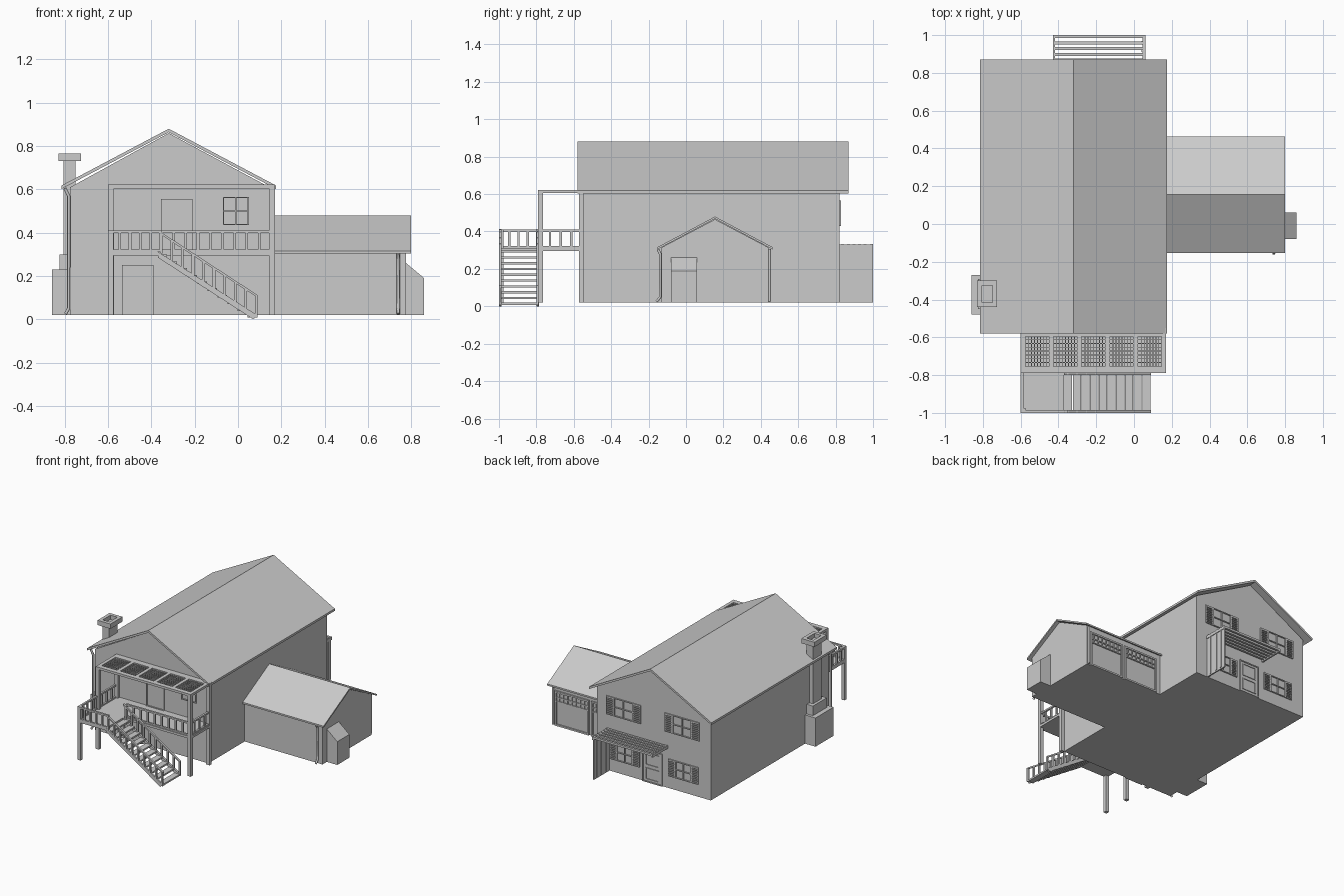
import bpy, bmesh
from mathutils import Vector

cube = bpy.data.objects.get("Cube")
if cube:
    bpy.data.objects.remove(cube, do_unlink=True)

grey = bpy.data.materials.new("plain grey")
grey.use_nodes = True
COLOUR = (0.6, 0.6, 0.6, 1)
grey.diffuse_color = COLOUR
grey.node_tree.nodes["Principled BSDF"].inputs["Base Color"].default_value = COLOUR


def finish(name, bm):
    bmesh.ops.recalc_face_normals(bm, faces=bm.faces)
    mesh = bpy.data.meshes.new(name)
    bm.to_mesh(mesh)
    bm.free()
    mesh.materials.append(grey)
    ob = bpy.data.objects.new(name, mesh)
    bpy.context.collection.objects.link(ob)
    return ob


def boxes(name, items):
    """Each item is x0, x1, y0, y1, z0, z1."""
    bm = bmesh.new()
    for x0, x1, y0, y1, z0, z1 in items:
        vs = bmesh.ops.create_cube(bm, size=1)["verts"]
        bmesh.ops.scale(bm, vec=(x1 - x0, y1 - y0, z1 - z0), verts=vs)
        bmesh.ops.translate(bm, vec=((x0 + x1) / 2, (y0 + y1) / 2, (z0 + z1) / 2), verts=vs)
    return finish(name, bm)


def prism(name, profile, a, b, axis="y"):
    """Extrude a side profile (across, z) from a to b along an axis."""
    bm = bmesh.new()
    put = (lambda p, d: (p[0], d, p[1])) if axis == "y" else (lambda p, d: (d, p[0], p[1]))
    face = bm.faces.new([bm.verts.new(put(p, a)) for p in profile])
    new = bmesh.ops.extrude_face_region(bm, geom=[face])["geom"]
    shift = Vector((0, b - a, 0)) if axis == "y" else Vector((b - a, 0, 0))
    bmesh.ops.translate(bm, vec=shift, verts=[v for v in new if isinstance(v, bmesh.types.BMVert)])
    return finish(name, bm)


def roof(name, mid, half, eave, ridge, thick, a, b, axis):
    prism(name, [(mid - half, eave), (mid, ridge), (mid + half, eave),
                 (mid + half, eave - thick), (mid, ridge - thick), (mid - half, eave - thick)], a, b, axis)


def pipe(name, points, radius=0.008):
    curve = bpy.data.curves.new(name, "CURVE")
    curve.dimensions = "3D"
    curve.bevel_depth, curve.bevel_resolution, curve.use_fill_caps = radius, 1, True
    line = curve.splines.new("POLY")
    line.points.add(len(points) - 1)
    for p, co in zip(line.points, points):
        p.co = (*co, 1)
    curve.materials.append(grey)
    bpy.context.collection.objects.link(bpy.data.objects.new(name, curve))


def frame(x0, x1, y0, y1, z0, z1, w):
    """Four bars around an upright opening."""
    return [(x0, x0 + w, y0, y1, z0, z1), (x1 - w, x1, y0, y1, z0, z1),
            (x0, x1, y0, y1, z0, z0 + w), (x0, x1, y0, y1, z1 - w, z1)]


# Main house and roof
MID, BACK, FRONT = -0.32, 0.82, -0.55
prism("house_walls", [(-0.775, 0.02), (0.145, 0.02), (0.145, 0.61), (MID, 0.86), (-0.775, 0.61)], FRONT, BACK)
roof("house_roof", MID, 0.495, 0.618, 0.88, 0.016, -0.58, 0.87, "y")

# Garage and roof
prism("garage_walls", [(-0.13, 0.02), (0.44, 0.02), (0.44, 0.315), (0.155, 0.465), (-0.13, 0.315)], 0.14, 0.775, "x")
roof("garage_roof", 0.155, 0.308, 0.316, 0.48, 0.012, 0.14, 0.80, "x")
prism("garage_side_bin", [(0.77, 0.02), (0.86, 0.02), (0.86, 0.19), (0.77, 0.265)], -0.08, 0.06)

# Garage doors with a lattice of small panes at the top
for n, x0 in enumerate((0.18, 0.475)):
    x1 = x0 + 0.275
    parts = frame(x0, x1, 0.44, 0.45, 0.02, 0.275, 0.012)
    parts += [(x0, x1, 0.44, 0.447, z, z + 0.007) for z in (0.195, 0.225)]
    parts += [(x0 + i * 0.034, x0 + i * 0.034 + 0.007, 0.44, 0.447, 0.2, 0.27) for i in range(1, 8)]
    boxes(f"garage_door_{n + 1}", parts)

# Chimney with a hollow cap
boxes("chimney_stack", [(-0.86, -0.77, -0.48, -0.27, 0.02, 0.23),
                        (-0.825, -0.77, -0.45, -0.29, 0.23, 0.30),
                        (-0.805, -0.75, -0.42, -0.32, 0.30, 0.735)])
boxes("chimney_cap", [(-0.83, -0.805, -0.44, -0.30, 0.73, 0.765), (-0.75, -0.725, -0.44, -0.30, 0.73, 0.765),
                      (-0.805, -0.75, -0.44, -0.415, 0.73, 0.765), (-0.805, -0.75, -0.325, -0.30, 0.73, 0.765)])


# Windows, with louvred shutters on the back
def window(name, x0, x1, z0, z1, y, out, shutter=0.0):
    ya, yb = sorted((y, y + out * 0.008))
    parts = frame(x0 + shutter, x1 - shutter, ya, yb, z0, z1, 0.006)
    xm, zm = (x0 + x1) / 2, (z0 + z1) / 2
    parts += [(xm - 0.003, xm + 0.003, ya, yb, z0, z1), (x0 + shutter, x1 - shutter, ya, yb, zm - 0.003, zm + 0.003)]
    if shutter:
        for s in (x0, x1 - shutter):
            parts += frame(s, s + shutter, ya, yb, z0, z1, 0.007)
            step = (z1 - z0) / 10
            parts += [(s, s + shutter, ya, yb, z0 + i * step, z0 + (i + 0.5) * step) for i in range(1, 10)]
    boxes(name, parts)


window("front_window", -0.07, 0.05, 0.435, 0.565, FRONT, -1)
for side, x in (("left", -0.07), ("right", -0.545)):
    window(f"back_upper_{side}_window", x - 0.14, x + 0.14, 0.43, 0.565, BACK, 1, 0.062)
    window(f"back_lower_{side}_window", x - 0.13, x + 0.11, 0.11, 0.235, BACK, 1, 0.055)


# Doors
def door(name, x0, x1, z0, z1, y, out):
    ya, yb = sorted((y, y + out * 0.009))
    yc, yd = sorted((y, y + out * 0.004))
    boxes(name, frame(x0, x1, ya, yb, z0, z1, 0.008) + [(x0, x1, yc, yd, z0, z1)])


door("front_upper_door", -0.355, -0.21, 0.31, 0.555, FRONT, -1)
door("front_lower_door", -0.535, -0.39, 0.02, 0.25, FRONT, -1)
door("back_door", -0.385, -0.225, 0.02, 0.255, BACK, 1)
boxes("back_door_panels", frame(-0.36, -0.25, BACK, BACK + 0.009, 0.145, 0.235, 0.006)
      + frame(-0.36, -0.25, BACK, BACK + 0.009, 0.04, 0.125, 0.006))

# Slatted awning and screen panel at the back
parts = [(-0.43, 0.06, y, y + 0.016, 0.318, 0.333) for y in (0.83, 0.86, 0.89, 0.92, 0.95, 0.984)]
parts += [(x, x + 0.012, BACK, 1.0, 0.31, 0.33) for x in (-0.43, 0.048)]
boxes("back_awning", parts)
boxes("back_screen", [(0.045, 0.055, BACK, 1.0, 0.02, 0.325)]
      + [(0.041, 0.059, y, y + 0.01, 0.03, 0.32) for y in (0.85, 0.91, 0.96)])

# Deck, landing and posts
boxes("deck", [(-0.60, 0.17, -0.79, FRONT, 0.295, 0.312), (-0.60, -0.37, -1.0, -0.78, 0.295, 0.312)])
posts = [(x, x + 0.027, y, y + 0.025, 0.02, 0.61) for x in (-0.60, 0.143) for y in (-0.79, -0.572)]
boxes("deck_posts", posts + [(-0.60, -0.575, -1.0, -0.975, 0.02, 0.41)])

# Pergola with five lattice panels
parts = [(-0.60, 0.17, -0.79, -0.755, 0.605, 0.622), (-0.60, 0.17, -0.595, FRONT, 0.605, 0.622)]
pitch = 0.149
for i in range(6):
    x = -0.60 + i * pitch
    parts.append((x, x + 0.025, -0.79, FRONT, 0.605, 0.622))
    if i < 5:
        parts += [(x + 0.025 + k * 0.0155, x + 0.029 + k * 0.0155, -0.76, -0.59, 0.61, 0.617) for k in range(1, 8)]
parts += [(-0.59, 0.16, -0.755 + k * 0.02, -0.751 + k * 0.02, 0.61, 0.617) for k in range(1, 8)]
boxes("pergola", parts)


# Railings along x or y
def railing(name, a, b, fixed, axis, gap=0.055):
    def bar(p, q, z0, z1, w):
        return (p, q, fixed, fixed + w, z0, z1) if axis == "x" else (fixed, fixed + w, p, q, z0, z1)
    n = max(1, round((b - a) / gap))
    parts = [bar(a, b, 0.398, 0.41, 0.014), bar(a, b, 0.312, 0.322, 0.014)]
    parts += [bar(p, p + 0.012, 0.312, 0.40, 0.012) for p in (a + (b - a - 0.012) * i / n for i in range(n + 1))]
    boxes(name, parts)


railing("deck_front_railing", -0.36, 0.16, -0.785, "x")
railing("deck_left_railing", -0.79, FRONT, 0.15, "y")
railing("deck_right_railing", -0.79, FRONT, -0.60, "y")
railing("landing_front_railing", -0.60, -0.35, -1.0, "x")
railing("landing_side_railing", -1.0, -0.79, -0.60, "y")

# Staircase: stringers, sloping handrails, balusters and treads
TOP, FOOT, RISE = -0.37, 0.09, 0.31


def slope(x):
    return RISE * (FOOT - x) / (FOOT - TOP)


for side, y in (("outer", -1.0), ("inner", -0.80)):
    prism(f"stair_{side}_stringer", [(TOP, 0.312), (FOOT, 0.018), (FOOT - 0.02, 0.0), (TOP, 0.285)], y, y + 0.014)
    prism(f"stair_{side}_handrail", [(TOP, 0.412), (FOOT, 0.112), (FOOT, 0.1), (TOP, 0.40)], y, y + 0.014)
    xs = [TOP + 0.01 + i * (FOOT - TOP - 0.022) / 9 for i in range(10)]
    boxes(f"stair_{side}_balusters", [(x, x + 0.012, y, y + 0.012, slope(x), slope(x) + 0.098) for x in xs])
steps = 10
run = (FOOT - TOP) / steps
boxes("stair_treads", [(TOP + i * run, TOP + i * run + 0.043, -0.99, -0.79,
                        slope(TOP + (i + 0.5) * run) - 0.008, slope(TOP + (i + 0.5) * run) + 0.004)
                       for i in range(steps)])

# Downpipes
pipe("house_downpipe", [(-0.80, -0.56, 0.605), (-0.782, -0.558, 0.57), (-0.782, -0.558, 0.05), (-0.797, -0.558, 0.025)])
pipe("garage_front_downpipe", [(0.74, -0.15, 0.305), (0.74, -0.138, 0.28), (0.74, -0.138, 0.05), (0.74, -0.157, 0.025)])
pipe("garage_back_downpipe", [(0.765, 0.447, 0.305), (0.765, 0.447, 0.025)])
